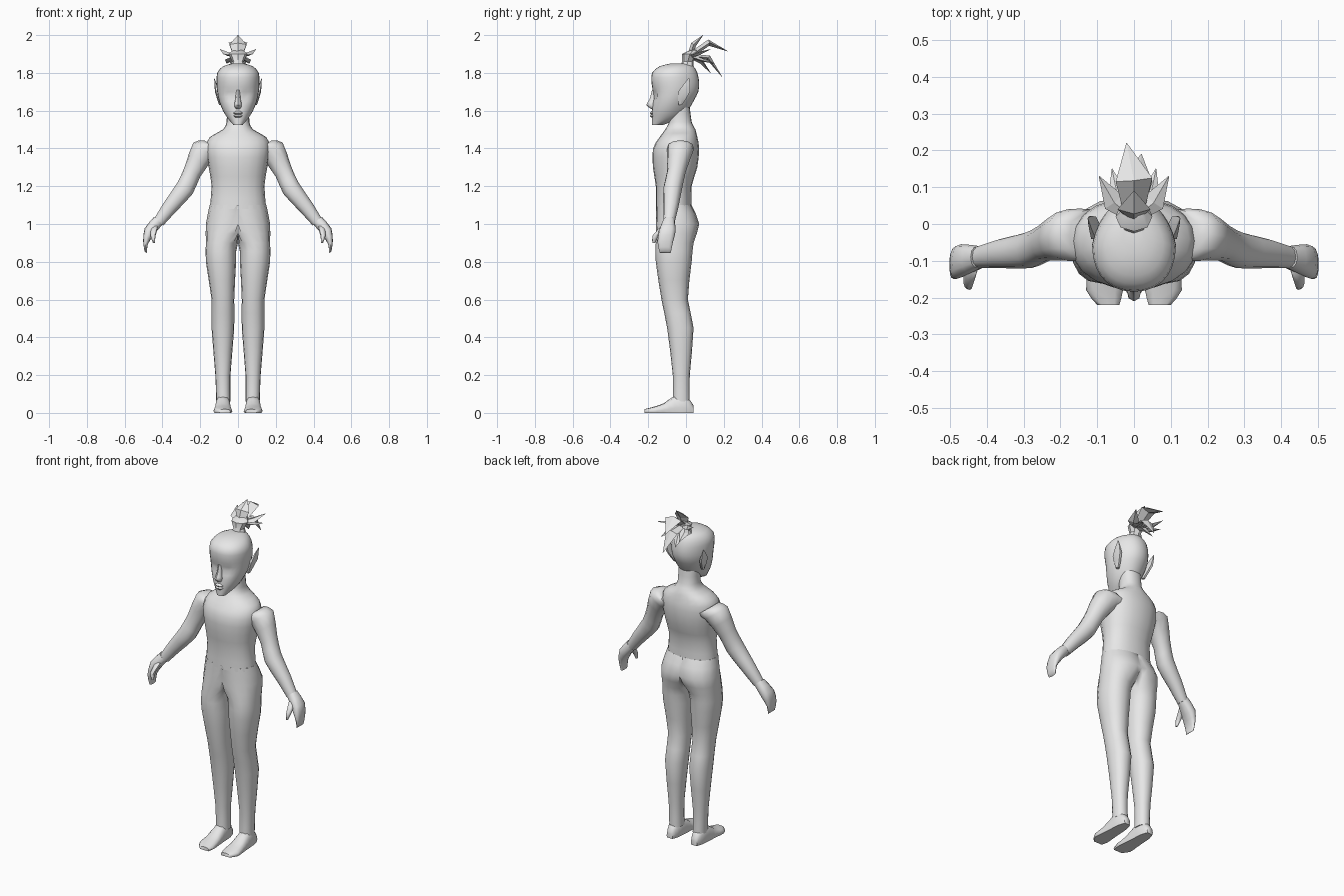
import bpy, bmesh
from math import cos, sin, pi, radians, exp, copysign
from mathutils import Vector

cube = bpy.data.objects.get("Cube")
if cube:
    bpy.data.objects.remove(cube)

GREY = (0.8, 0.8, 0.8, 1)
clay = bpy.data.materials.new("plain_grey")
clay.use_nodes = True
clay.diffuse_color = GREY
clay.node_tree.nodes["Principled BSDF"].inputs["Base Color"].default_value = GREY

X, Y, Z = Vector((1, 0, 0)), Vector((0, 1, 0)), Vector((0, 0, 1))
SLANT = Vector((0.8, 0, 0.6))


def level(height, outer, front, back, inner=None):
    """Horizontal section as (x, y, z, half width, half depth)."""
    inner = -outer if inner is None else inner
    return ((inner + outer) / 2, (front + back) / 2, height,
            (outer - inner) / 2, (back - front) / 2)


def knot(x, y, z, wide, deep):
    """Limb section around a centre."""
    return (x, y, z, wide, deep)


def sole(along, wide, tall, x=0.08):
    """Upright foot section resting near the ground."""
    return (x, along, tall * 0.3, wide, tall * 0.7)


def smooth(sections, steps):
    """Pass a gentle curve through the sections."""
    rows = [Vector(s) for s in sections]
    padded = [rows[0]] + rows + [rows[-1]]
    result = []
    for before, a, b, after in zip(padded, padded[1:], padded[2:], padded[3:]):
        leave, arrive = (b - before) * 0.4, (after - a) * 0.4
        for k in range(steps):
            t = k / steps
            ease = t * t * (3 - 2 * t)
            result.append(a.lerp(b, ease) + leave * (t * (1 - t) ** 2) - arrive * (t * t * (1 - t)))
    return result + [rows[-1]]


def oval(section, u, v, sides, power):
    """Ring of points; power below one makes it boxier."""
    centre, wide, deep = Vector(section[:3]), section[3], section[4]
    ring = []
    for i in range(sides):
        c, s = cos(2 * pi * i / sides), sin(2 * pi * i / sides)
        ring.append(centre + u * (wide * copysign(abs(c) ** power, c))
                    + v * (deep * copysign(abs(s) ** power, s)))
    return ring


def loft(name, sections, u=X, v=Y, sides=12, steps=2, power=0.9, shape=None,
         mirror=False, weld=False, angle=50):
    """Skin the sections, cap both ends, optionally mirror across x."""
    bm = bmesh.new()
    rows = []
    for section in smooth(sections, steps):
        ring = oval(section, u, v, sides, power)
        if shape:
            for p in ring:
                shape(p, section)
        rows.append([bm.verts.new(p) for p in ring])
    for a, b in zip(rows, rows[1:]):
        for i in range(sides):
            bm.faces.new((a[i - 1], a[i], b[i], b[i - 1]))
    bm.faces.new(rows[0])
    bm.faces.new(rows[-1])
    bmesh.ops.recalc_face_normals(bm, faces=bm.faces)
    if weld:
        middle = [f for f in bm.faces if all(abs(p.co.x) < 0.0001 for p in f.verts)]
        bmesh.ops.delete(bm, geom=middle, context="FACES")
    bmesh.ops.remove_doubles(bm, verts=bm.verts, dist=0.0001)
    mesh = bpy.data.meshes.new(name)
    bm.to_mesh(mesh)
    bm.free()
    mesh.materials.append(clay)
    obj = bpy.data.objects.new(name, mesh)
    bpy.context.collection.objects.link(obj)
    if mirror:
        obj.modifiers.new("mirror", "MIRROR").use_mirror_merge = weld
    if angle:
        bpy.ops.object.select_all(action="DESELECT")
        obj.select_set(True)
        bpy.context.view_layer.objects.active = obj
        bpy.ops.object.shade_smooth_by_angle(angle=radians(angle))


def keep_right_of_centre(p, section):
    p.x = max(p.x, 0)


def keep_above_ground(p, section):
    p.z = max(p.z, 0)


def face_shape(p, section):
    """Narrow the back of the skull and press in the eye sockets."""
    across_depth = (p.y - section[1]) / section[4]
    p.x *= 1 - 0.2 * max(0, across_depth)
    if across_depth < 0:
        p.y += 0.016 * exp(-((abs(p.x) - 0.04) / 0.02) ** 2 - ((p.z - 1.68) / 0.02) ** 2)


# Torso and neck
loft("torso", [
    level(height=1.08, outer=0.15, front=-0.16, back=0.03),
    level(height=1.2, outer=0.14, front=-0.16, back=0.03),
    level(height=1.3, outer=0.155, front=-0.175, back=0.06),
    level(height=1.4, outer=0.17, front=-0.175, back=0.07),
    level(height=1.46, outer=0.15, front=-0.14, back=0.06),
    level(height=1.5, outer=0.08, front=-0.11, back=0.05),
    level(height=1.54, outer=0.06, front=-0.09, back=0.03),
    level(height=1.62, outer=0.06, front=-0.09, back=0.02),
], sides=20)

# Hips and legs: one half, flat on the centre plane above the crotch
loft("hips_and_legs", [
    level(height=1.1, inner=-0.15, outer=0.15, front=-0.16, back=0.03),
    level(height=1, inner=-0.1, outer=0.17, front=-0.16, back=0.07),
    level(height=0.9, inner=0, outer=0.17, front=-0.16, back=0.04),
    level(height=0.8, inner=0.01, outer=0.17, front=-0.16, back=0.03),
    level(height=0.6, inner=0.02, outer=0.14, front=-0.13, back=0.01),
    level(height=0.45, inner=0.02, outer=0.14, front=-0.1, back=0.04),
    level(height=0.2, inner=0.04, outer=0.12, front=-0.07, back=0.02),
    level(height=0.06, inner=0.04, outer=0.115, front=-0.07, back=0.02),
], sides=16, shape=keep_right_of_centre, mirror=True, weld=True)

# Feet from heel to toes
loft("foot", [
    sole(along=0.04, wide=0.02, tall=0.04),
    sole(along=0, wide=0.035, tall=0.09),
    sole(along=-0.06, wide=0.04, tall=0.09),
    sole(along=-0.12, wide=0.045, tall=0.05),
    sole(along=-0.18, wide=0.05, tall=0.03),
    sole(along=-0.22, wide=0.03, tall=0.02, x=0.07),
], v=Z, power=0.8, shape=keep_above_ground, mirror=True)

# Arms from shoulder to wrist
loft("arm", [
    knot(x=0.12, y=-0.03, z=1.4, wide=0.07, deep=0.07),
    knot(x=0.18, y=-0.03, z=1.39, wide=0.07, deep=0.07),
    knot(x=0.24, y=-0.05, z=1.28, wide=0.05, deep=0.05),
    knot(x=0.28, y=-0.07, z=1.19, wide=0.05, deep=0.05),
    knot(x=0.36, y=-0.08, z=1.09, wide=0.04, deep=0.04),
    knot(x=0.42, y=-0.09, z=1.01, wide=0.03, deep=0.03),
], u=SLANT, mirror=True)

# Palms with curled fingers
loft("hand", [
    knot(x=0.42, y=-0.09, z=1.02, wide=0.03, deep=0.03),
    knot(x=0.47, y=-0.1, z=0.96, wide=0.03, deep=0.045),
    knot(x=0.49, y=-0.11, z=0.9, wide=0.015, deep=0.04),
    knot(x=0.488, y=-0.11, z=0.85, wide=0.008, deep=0.03),
], u=SLANT, power=0.8, mirror=True)

# Thumbs
loft("thumb", [
    knot(x=0.44, y=-0.11, z=0.99, wide=0.02, deep=0.02),
    knot(x=0.45, y=-0.16, z=0.94, wide=0.014, deep=0.016),
    knot(x=0.445, y=-0.17, z=0.9, wide=0.005, deep=0.008),
], sides=8, mirror=True)

# Head from chin to crown
loft("head", [
    level(height=1.525, outer=0.025, front=-0.18, back=-0.12),
    level(height=1.56, outer=0.055, front=-0.18, back=-0.03),
    level(height=1.6, outer=0.08, front=-0.18, back=0.01),
    level(height=1.65, outer=0.1, front=-0.175, back=0.04),
    level(height=1.7, outer=0.11, front=-0.175, back=0.065),
    level(height=1.75, outer=0.114, front=-0.183, back=0.07),
    level(height=1.8, outer=0.11, front=-0.18, back=0.06),
    level(height=1.835, outer=0.08, front=-0.14, back=0.04),
    level(height=1.85, outer=0.03, front=-0.08, back=0.01),
], sides=28, shape=face_shape)

# Nose and lips
loft("nose", [
    level(height=1.71, outer=0.01, front=-0.18, back=-0.15),
    level(height=1.66, outer=0.014, front=-0.193, back=-0.15),
    level(height=1.63, outer=0.02, front=-0.21, back=-0.15),
    level(height=1.61, outer=0.014, front=-0.185, back=-0.15),
], sides=8)
for name, height in (("upper_lip", 1.588), ("lower_lip", 1.573)):
    loft(name, [
        level(height=height + 0.01, outer=0.014, front=-0.184, back=-0.16),
        level(height=height, outer=0.025, front=-0.192, back=-0.16),
        level(height=height - 0.01, outer=0.014, front=-0.184, back=-0.16),
    ], sides=10, steps=1)

# Pointed ears swept out and back
loft("ear", [
    knot(x=0.09, y=-0.03, z=1.63, wide=0.01, deep=0.01),
    knot(x=0.11, y=-0.01, z=1.7, wide=0.012, deep=0.035),
    knot(x=0.125, y=0.015, z=1.77, wide=0.001, deep=0.003),
], sides=6, mirror=True, angle=30)

# Topknot stem flaring into the tie
loft("topknot_stem", [
    knot(x=0, y=0, z=1.82, wide=0.05, deep=0.04),
    knot(x=0, y=0.01, z=1.86, wide=0.03, deep=0.03),
    knot(x=0, y=0.02, z=1.9, wide=0.05, deep=0.04),
    knot(x=0, y=0.04, z=1.92, wide=0.03, deep=0.02),
], sides=8, steps=1, angle=30)


def lock(name, middle, tip, wide, mirror=False):
    """Flat-faced hair lock from the tie, widest at its middle."""
    root = Vector((0.01 if mirror else 0, 0.02, 1.89))
    way = (Vector(tip) - root).normalized()
    side = way.cross(Z).normalized()
    thick = wide / 3
    loft(name, [(*root, wide / 2, thick), (*middle, wide, thick), (*tip, 0.001, 0.001)],
         u=side, v=side.cross(way), sides=4, steps=1, power=1, mirror=mirror, angle=0)


# Hair locks fanning back from the tie
lock("top_lock", middle=(0, 0.04, 1.95), tip=(0, 0.09, 2), wide=0.045)
lock("back_lock", middle=(0, 0.12, 1.96), tip=(-0.02, 0.22, 1.915), wide=0.05)
lock("lower_back_lock", middle=(0.01, 0.12, 1.88), tip=(0.02, 0.19, 1.78), wide=0.04)
lock("nape_lock", middle=(-0.01, 0.08, 1.86), tip=(-0.02, 0.13, 1.8), wide=0.035)
lock("side_lock", middle=(0.055, 0.06, 1.9), tip=(0.095, 0.13, 1.925), wide=0.03, mirror=True)
lock("low_side_lock", middle=(0.045, 0.08, 1.87), tip=(0.06, 0.15, 1.85), wide=0.026, mirror=True)
